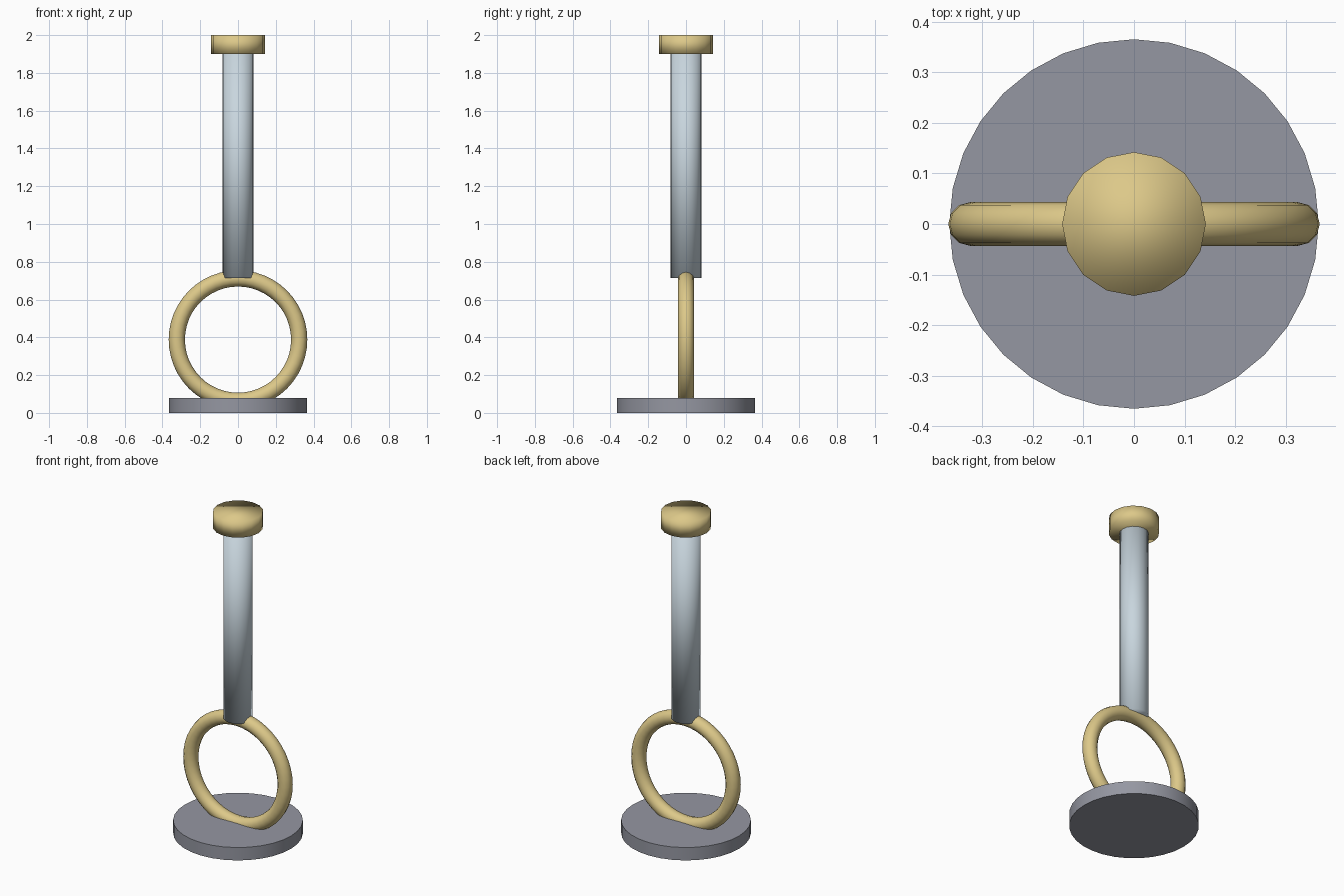
import bpy
import math

if "Cube" in bpy.data.objects:
    bpy.data.objects.remove(bpy.data.objects["Cube"], do_unlink=True)


def make_material(name, rgb):
    mat = bpy.data.materials.new(name)
    mat.use_nodes = True
    mat.diffuse_color = (*rgb, 1)
    mat.node_tree.nodes["Principled BSDF"].inputs["Base Color"].default_value = (*rgb, 1)
    return mat


def finish(name, mat):
    obj = bpy.context.object
    obj.name = name
    obj.data.materials.append(mat)
    return obj


def cylinder(name, mat, radius, bottom, top, sides):
    bpy.ops.mesh.primitive_cylinder_add(
        vertices=sides, radius=radius, depth=top - bottom,
        location=(0, 0, (bottom + top) / 2))
    return finish(name, mat)


gold = make_material("pale gold", (0.72, 0.58, 0.25))
steel = make_material("pale blue steel", (0.58, 0.67, 0.73))
grey = make_material("slate grey", (0.30, 0.31, 0.36))

# Disc base with crisp rims
cylinder("base_disc", grey, 0.365, 0, 0.08, 32)
bpy.ops.object.shade_smooth_by_angle(angle=math.radians(30))

# Upright ring sunk slightly into the base
bpy.ops.mesh.primitive_torus_add(
    major_radius=0.324, minor_radius=0.043, major_segments=48, minor_segments=12,
    location=(0, 0, 0.388), rotation=(math.pi / 2, 0, 0))
finish("ring", gold)
bpy.ops.object.shade_smooth()

# Shaft and end cap, softly shaded over their rims
cylinder("shaft", steel, 0.082, 0.715, 1.91, 16)
bpy.ops.object.shade_smooth()
cylinder("end_cap", gold, 0.142, 1.90, 2.0, 16)
bpy.ops.object.shade_smooth()
